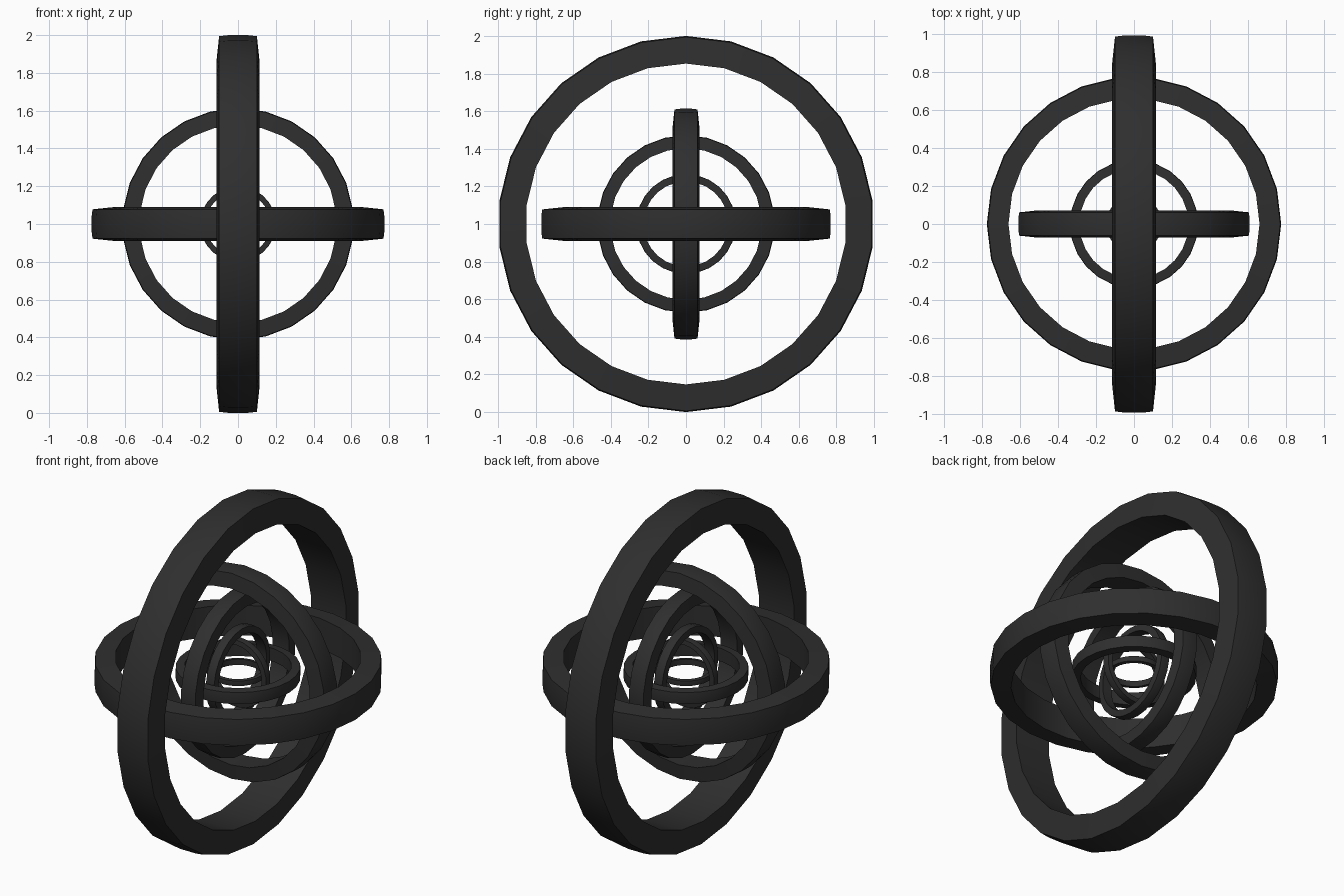
import bpy, bmesh, math
from mathutils import Vector

if "Cube" in bpy.data.objects:
    bpy.data.objects.remove(bpy.data.objects["Cube"])

SEGMENTS = 26
# Cross-section at unit radius: (radius, offset along the ring axis)
PROFILE = [(0.853, -0.115), (0.994, -0.100), (1.0, -0.05),
           (1.0, 0.05), (0.994, 0.100), (0.853, 0.115)]

black = bpy.data.materials.new("matte_black")
black.diffuse_color = (0.028, 0.028, 0.028, 1)
black.use_nodes = True
black.node_tree.nodes["Principled BSDF"].inputs["Base Color"].default_value = black.diffuse_color

# In-plane start direction, second direction and axle for each orientation
X, Y, Z = Vector((1, 0, 0)), Vector((0, 1, 0)), Vector((0, 0, 1))
FRAMES = {"x": (Z, Y, X), "y": (Z, X, Y), "z": (X, Y, Z)}


def ring(name, radius, axis):
    u, v, w = FRAMES[axis]
    bm = bmesh.new()
    loops = []
    for i in range(SEGMENTS):
        a = 2 * math.pi * i / SEGMENTS
        d = u * math.cos(a) + v * math.sin(a)
        loops.append([bm.verts.new((d * r + w * h) * radius + Z) for r, h in PROFILE])
    n = len(PROFILE)
    for i in range(SEGMENTS):
        a, b = loops[i], loops[(i + 1) % SEGMENTS]
        for j in range(n):
            k = (j + 1) % n
            bm.faces.new((a[j], a[k], b[k], b[j]))
    bmesh.ops.recalc_face_normals(bm, faces=bm.faces[:])
    mesh = bpy.data.meshes.new(name)
    bm.to_mesh(mesh)
    bm.free()
    mesh.materials.append(black)
    ob = bpy.data.objects.new(name, mesh)
    bpy.context.collection.objects.link(ob)
    bpy.ops.object.select_all(action='DESELECT')
    ob.select_set(True)
    bpy.context.view_layer.objects.active = ob
    bpy.ops.object.shade_smooth_by_angle(angle=math.radians(40))


# Nested rings, from the outside in
RINGS = [(1.0, "x"), (0.775, "z"), (0.613, "y"), (0.472, "x"),
         (0.337, "z"), (0.265, "x"), (0.2, "y"), (0.148, "z")]
for i, (radius, axis) in enumerate(RINGS):
    ring(f"gimbal_ring_{i + 1}", radius, axis)
